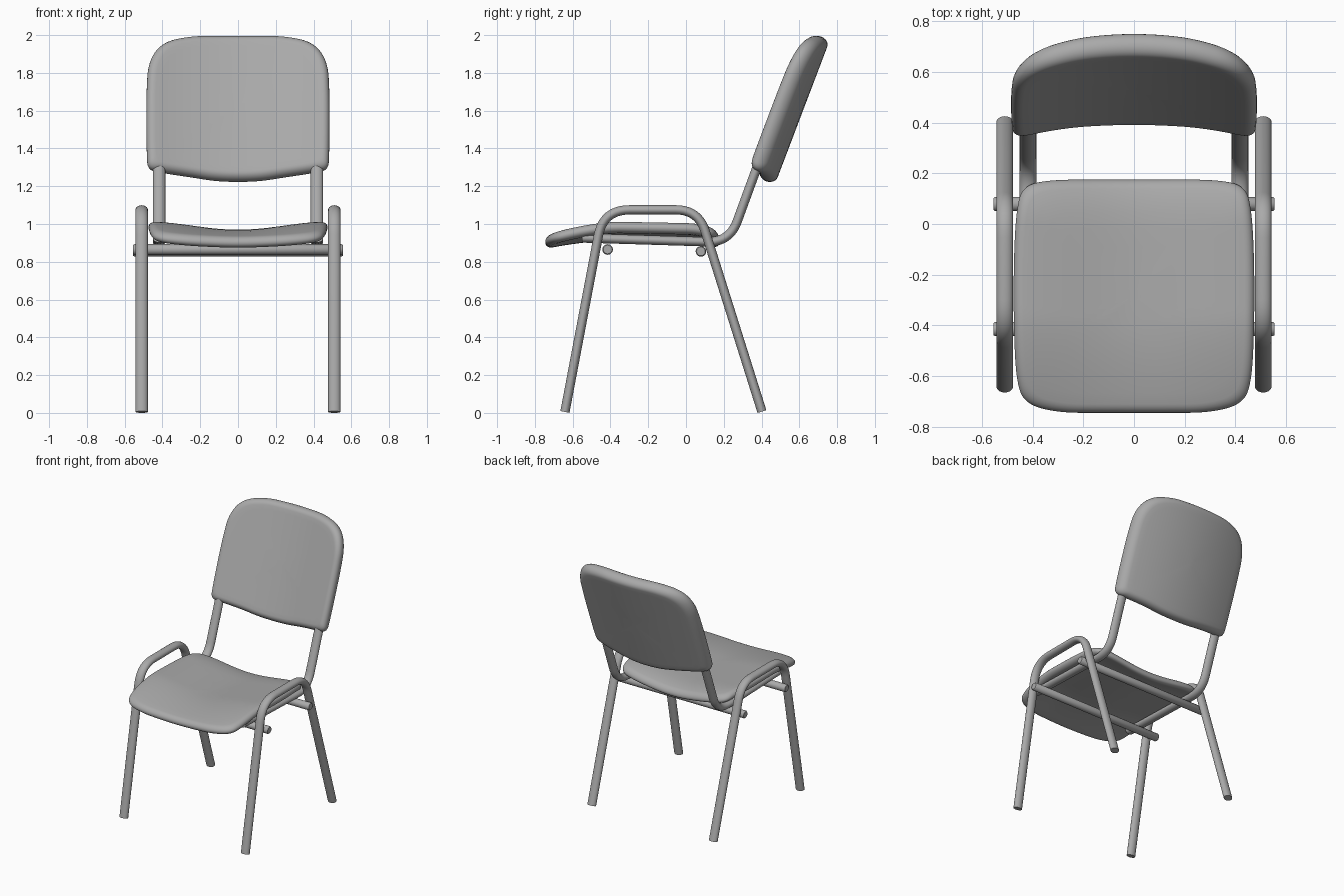
import bpy, bmesh, math
from mathutils import Vector

if "Cube" in bpy.data.objects:
    bpy.data.objects.remove(bpy.data.objects["Cube"])

grey = bpy.data.materials.new("dark_grey")
grey.diffuse_color = (0.4, 0.4, 0.4, 1)
grey.use_nodes = True
grey.node_tree.nodes["Principled BSDF"].inputs["Base Color"].default_value = grey.diffuse_color


def finish(bm, name):
    bmesh.ops.recalc_face_normals(bm, faces=bm.faces[:])
    me = bpy.data.meshes.new(name)
    bm.to_mesh(me)
    bm.free()
    me.materials.append(grey)
    ob = bpy.data.objects.new(name, me)
    bpy.context.collection.objects.link(ob)
    bpy.ops.object.select_all(action='DESELECT')
    ob.select_set(True)
    bpy.context.view_layer.objects.active = ob
    bpy.ops.object.shade_smooth_by_angle(angle=math.radians(40))
    return ob


def skin(bm, rings):
    """Join rings of vertices into a closed skin with end caps."""
    for a, b in zip(rings, rings[1:]):
        n = len(a)
        for i in range(n):
            j = (i + 1) % n
            bm.faces.new((a[i], a[j], b[j], b[i]))
    bm.faces.new(rings[0])
    bm.faces.new(rings[-1])


def rounded_path(pts, cuts, steps=10):
    """Polyline in the YZ plane with each inner corner replaced by a curve."""
    pts = [Vector(p) for p in pts]
    out = [pts[0]]
    for i, d in enumerate(cuts, 1):
        p = pts[i]
        a = p + (pts[i - 1] - p).normalized() * d
        b = p + (pts[i + 1] - p).normalized() * d
        for k in range(steps + 1):
            t = k / steps
            out.append(a * (1 - t) ** 2 + p * 2 * t * (1 - t) + b * t * t)
    return out + [pts[-1]]


def oval_tube(name, x, path, rx=0.033, rn=0.0245, sides=20):
    bm = bmesh.new()
    rings = []
    for i, p in enumerate(path):
        d = (path[min(i + 1, len(path) - 1)] - path[max(i - 1, 0)]).normalized()
        ring = []
        for k in range(sides):
            a = 2 * math.pi * k / sides
            s = rn * math.sin(a)
            ring.append(bm.verts.new((x + rx * math.cos(a), p.x - d.y * s, p.y + d.x * s)))
        rings.append(ring)
    skin(bm, rings)
    return finish(bm, name)


def smooth_outline(half, rounds=3):
    """Mirror a half outline in x and round it by corner cutting."""
    pts = [Vector(p) for p in half]
    pts += [Vector((-p.x, p.y)) for p in reversed(pts)]
    for _ in range(rounds):
        pts = [q for a, b in zip(pts, pts[1:] + pts[:1])
               for q in (a * 0.75 + b * 0.25, a * 0.25 + b * 0.75)]
    return pts


def pad(name, half, centre, thick, r, place):
    """Cushion from concentric rings; place(x, v, h) bends it into shape."""
    bm = bmesh.new()
    outline = smooth_outline(half)
    c = Vector(centre)
    face = [(s, 1.0) for s in (0.05, 0.25, 0.42, 0.58, 0.72, 0.83)]
    edge = [(1 - r + r * math.sin(a), math.cos(a))
            for a in (math.pi / 2 * k / 6 for k in range(7))]
    top = face + edge
    profile = top + [(s, -h) for s, h in reversed(top[:-1])]
    rings = [[bm.verts.new(place(*(c + (p - c) * s), h * thick / 2)) for p in outline]
             for s, h in profile]
    skin(bm, rings)
    return finish(bm, name)


# seat: dished across its width, front edge rolling down, rear edge dipping
def seat_shape(x, y, h):
    t = max(0.0, (-0.35 - y) / 0.39)
    dish = 0.022 * (1 + math.cos(math.pi * x / 0.475)) * (1 - 0.65 * t)
    back = 0.01 * max(0.0, (y + 0.4) / 0.55) + 0.03 * max(0.0, y / 0.175) ** 2
    return (x, y - 0.1 * t * h, 0.983 - dish - 0.068 * t ** 1.6 - back + h)


pad("seat", [(0.12, 0.175), (0.33, 0.175), (0.44, 0.15), (0.465, 0.05), (0.475, -0.15),
             (0.475, -0.4), (0.465, -0.62), (0.43, -0.71), (0.30, -0.745), (0.12, -0.745)],
    (0, -0.28), 0.06, 0.08, seat_shape)


# backrest: leaning back and wrapped around the sitter
def back_shape(x, z, h):
    y = 0.371 + 0.38 * (z - 1.3) + 0.082 * (1 - (x / 0.485) ** 2)
    return (x, y - 0.94 * h, z + 0.34 * h)


pad("backrest", [(0.1, 1.992), (0.25, 1.992), (0.4, 1.96), (0.475, 1.86), (0.485, 1.7),
                 (0.485, 1.5), (0.483, 1.36), (0.478, 1.288), (0.4, 1.272),
                 (0.25, 1.25), (0.1, 1.226)],
    (0, 1.61), 0.098, 0.1, back_shape)

# side leg loops and the bent tubes that carry seat and backrest
leg_path = rounded_path([(-0.641, 0.005), (-0.438, 1.075), (0.066, 1.075), (0.402, 0.007)],
                        [0.14, 0.12])
support_path = rounded_path([(-0.55, 0.926), (0.23, 0.902), (0.405, 1.38)], [0.12])
for side, sx in (("left", -1), ("right", 1)):
    oval_tube(side + "_leg_loop", sx * 0.51, leg_path)
    oval_tube(side + "_support_tube", sx * 0.418, support_path)

# cross bars under the seat
for name, y, z in (("front_cross_bar", -0.415, 0.865), ("rear_cross_bar", 0.079, 0.855)):
    bm = bmesh.new()
    skin(bm, [[bm.verts.new((x, y + r * math.cos(a), z + r * math.sin(a)))
               for a in (2 * math.pi * k / 20 for k in range(20))]
              for x, r in ((-0.555, 0.023), (-0.549, 0.028), (0.549, 0.028), (0.555, 0.023))])
    finish(bm, name)
